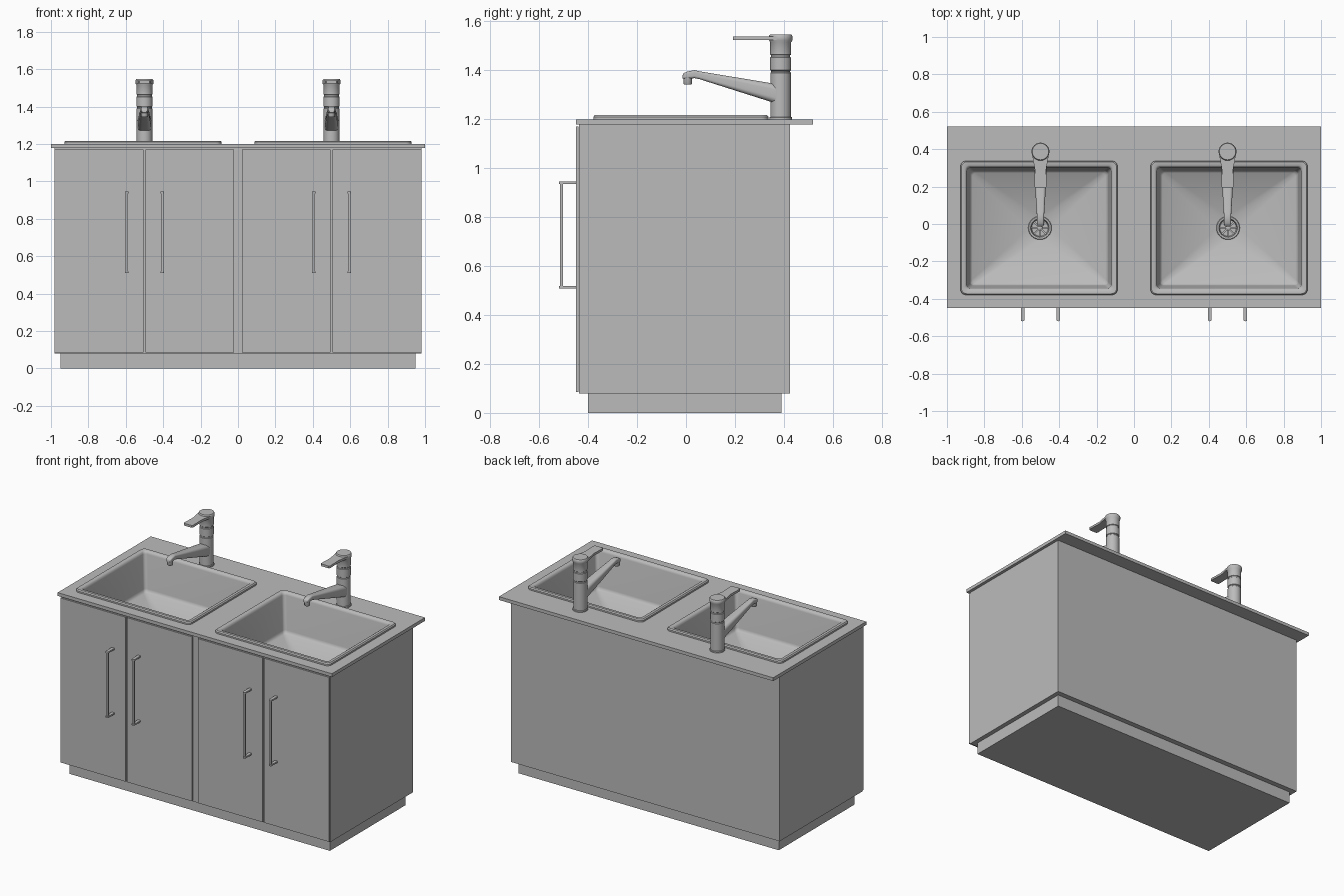
import bpy, bmesh, math
from mathutils import Vector

cube = bpy.data.objects.get("Cube")
if cube:
    bpy.data.objects.remove(cube, do_unlink=True)

grey = bpy.data.materials.new("plain grey")
grey.use_nodes = True
grey.diffuse_color = (0.5, 0.5, 0.5, 1)
grey.node_tree.nodes["Principled BSDF"].inputs["Base Color"].default_value = (0.5, 0.5, 0.5, 1)


def finish(name, bm, smooth=False):
    bmesh.ops.remove_doubles(bm, verts=bm.verts, dist=1e-5)
    bmesh.ops.dissolve_degenerate(bm, edges=bm.edges, dist=1e-5)
    mesh = bpy.data.meshes.new(name)
    bm.to_mesh(mesh)
    bm.free()
    mesh.materials.append(grey)
    obj = bpy.data.objects.new(name, mesh)
    bpy.context.collection.objects.link(obj)
    if smooth:
        bpy.ops.object.select_all(action="DESELECT")
        obj.select_set(True)
        bpy.context.view_layer.objects.active = obj
        bpy.ops.object.shade_smooth_by_angle(angle=math.radians(40))
    return obj


def box(name, x, y, z, open_top=False):
    bm = bmesh.new()
    bmesh.ops.create_cube(bm, size=1)
    for v in bm.verts:
        v.co = Vector(a[0] + (c + 0.5) * (a[1] - a[0]) for a, c in zip((x, y, z), v.co))
    if open_top:
        top = max(bm.faces, key=lambda f: f.calc_center_median().z)
        bmesh.ops.delete(bm, geom=[top], context="FACES_ONLY")
    return finish(name, bm)


def loft(name, loops, caps=(True, True), smooth=True, recalc=True):
    bm = bmesh.new()
    rings = [[bm.verts.new(p) for p in loop] for loop in loops]
    for a, b in zip(rings, rings[1:]):
        n = len(a)
        for i in range(n):
            j = (i + 1) % n
            bm.faces.new((a[i], a[j], b[j], b[i]))
    if caps[0]:
        bm.faces.new(rings[0][::-1])
    if caps[1]:
        bm.faces.new(rings[-1])
    if recalc:
        bmesh.ops.recalc_face_normals(bm, faces=bm.faces)
    return finish(name, bm, smooth)


def rounded(hx, hy, r, steps=6):
    """Rounded rectangle; hx = hy = r gives a circle."""
    pts = []
    for k, (sx, sy) in enumerate(((1, 1), (-1, 1), (-1, -1), (1, -1))):
        for i in range(steps + 1):
            a = math.pi / 2 * (k + i / steps)
            pts.append((sx * (hx - r) + r * math.cos(a), sy * (hy - r) + r * math.sin(a)))
    return pts


def ring(cx, cy, hx, hy, r, z):
    return [(cx + px, cy + py, z) for px, py in rounded(hx, hy, r)]


def turned(name, cx, cy, profile, caps=(True, True), recalc=True):
    return loft(name, [ring(cx, cy, r, r, r, z) for r, z in profile], caps, recalc=recalc)


# Cabinet body, plinth and worktop
box("plinth", (-0.95, 0.95), (-0.4, 0.39), (0, 0.08))
box("cabinet", (-0.98, 0.98), (-0.437, 0.425), (0.08, 1.18), open_top=True)
worktop = box("worktop", (-1, 1), (-0.45, 0.52), (1.178, 1.2))

SINK_X, SINK_Y, TAP_X, TAP_Y = 0.508, -0.021, 0.5, 0.387

for side, s in (("left", 1), ("right", -1)):
    cx, tx = s * SINK_X, s * TAP_X

    # Opening in the worktop
    cutter = box("cutter", (cx - 0.4, cx + 0.4), (SINK_Y - 0.34, SINK_Y + 0.34), (1.1, 1.3))
    cut = worktop.modifiers.new("opening", "BOOLEAN")
    cut.operation, cut.object, cut.solver = "DIFFERENCE", cutter, "EXACT"
    bpy.context.view_layer.objects.active = worktop
    bpy.ops.object.modifier_apply(modifier=cut.name)
    bpy.data.objects.remove(cutter, do_unlink=True)

    # Sink: raised rim, steep walls and a floor falling to the drain
    sections = [(0, 0.03, 1.198), (0, 0.03, 1.21), (0.006, 0.026, 1.217), (0.024, 0.022, 1.217),
                (0.031, 0.02, 1.212), (0.035, 0.02, 1.2), (0.05, 0.02, 0.98), (0.054, 0.02, 0.966),
                (0.064, 0.02, 0.958)]
    loops = [ring(cx, SINK_Y, 0.42 - d, 0.358 - d, r, z) for d, r, z in sections]
    loops.append(ring(s * 0.503, SINK_Y, 0.062, 0.062, 0.062, 0.9))
    loft(side + "_sink", loops, (False, False), recalc=False)

    # Drain: flange, sunken cup, hub and spokes
    dx = s * 0.503
    turned(side + "_drain", dx, SINK_Y,
           [(0.063, 0.9), (0.06, 0.905), (0.05, 0.904), (0.046, 0.89), (0.044, 0.88)],
           (False, True), recalc=False)
    turned(side + "_drain_hub", dx, SINK_Y, [(0.013, 0.88), (0.013, 0.897), (0.009, 0.9)])
    for i in range(8):
        a = i * math.pi / 4
        spoke = box(side + "_drain_spoke", (0.008, 0.047), (-0.004, 0.004), (0.88, 0.893))
        spoke.location, spoke.rotation_euler.z = (dx, SINK_Y, 0), a

    # Tap column with grooves and cap
    turned(side + "_tap_body", tx, TAP_Y,
           [(0.046, 1.2), (0.046, 1.208), (0.042, 1.21), (0.042, 1.39), (0.039, 1.393), (0.039, 1.398),
            (0.043, 1.401), (0.043, 1.452), (0.039, 1.455), (0.039, 1.462), (0.043, 1.465),
            (0.043, 1.515), (0.048, 1.523), (0.048, 1.54), (0.044, 1.546)])

    # Tapered lever
    outline = [(tx + 0.047 * math.cos(a), TAP_Y + 0.047 * math.sin(a))
               for a in (math.radians(d) for d in range(-15, 196, 15))]
    outline += [(tx - 0.03, 0.29), (tx - 0.033, 0.2), (tx - 0.027, 0.192),
                (tx + 0.027, 0.192), (tx + 0.033, 0.2), (tx + 0.03, 0.29)]
    loft(side + "_tap_lever", [[(x, y, z) for x, y in outline] for z in (1.523, 1.538)])

    # Spout rising forwards, given as y, bottom, top, half width
    spout = [(0.387, 1.257, 1.338, 0.038), (0.345, 1.272, 1.348, 0.036), (0.2, 1.318, 1.372, 0.029),
             (0.055, 1.364, 1.396, 0.02), (0.035, 1.368, 1.401, 0.019), (0.005, 1.366, 1.395, 0.019),
             (-0.01, 1.366, 1.388, 0.016), (-0.014, 1.368, 1.38, 0.012)]
    loft(side + "_tap_spout",
         [[(tx + px, y, (lo + hi) / 2 + pz) for px, pz in rounded(w, (hi - lo) / 2, 0.3 * (hi - lo))]
          for y, lo, hi, w in spout])
    turned(side + "_tap_nozzle", tx, 0.007, [(0.016, 1.343), (0.018, 1.346), (0.018, 1.38)])

    # Doors with bar handles
    for part, x0, x1, hx in (("inner", 0.022, 0.495, 0.405), ("outer", 0.505, 0.98, 0.595)):
        name = side + "_" + part
        box(name + "_door", sorted((s * x0, s * x1)), (-0.45, -0.439), (0.086, 1.17))
        hx *= s
        box(name + "_handle_bar", (hx - 0.006, hx + 0.006), (-0.515, -0.502), (0.515, 0.94))
        for z in (0.509, 0.935):
            loft(name + "_handle_post",
                 [ring(hx, -0.483, 0.01, 0.037, 0.008, h) for h in (z, z + 0.01)])
